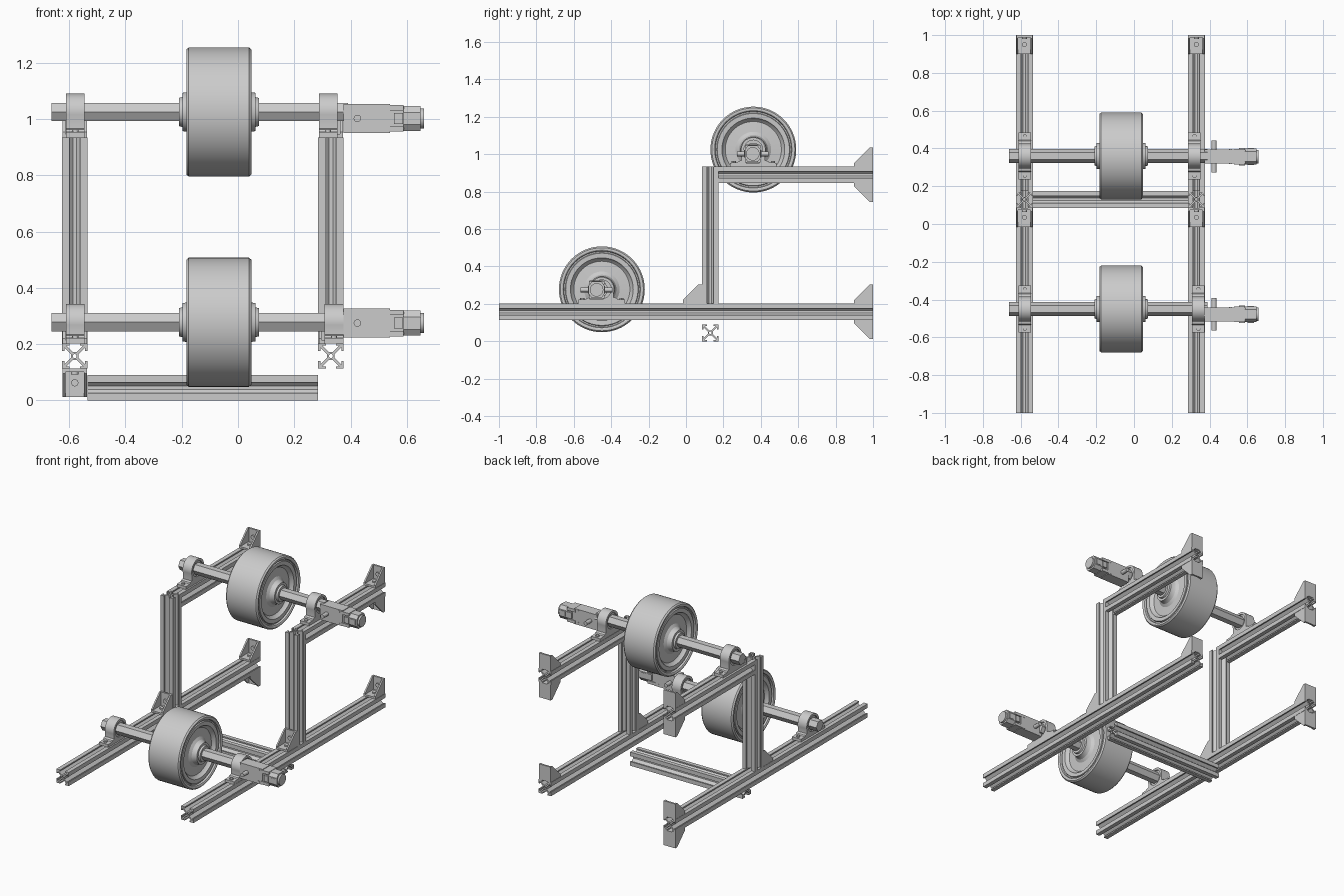
import bpy, bmesh
from math import pi, sin, cos, radians
from mathutils import Matrix, Vector

if "Cube" in bpy.data.objects:
    bpy.data.objects.remove(bpy.data.objects["Cube"])

AX = {'x': lambda a, b, t: (t, a, b), 'y': lambda a, b, t: (a, t, b), 'z': lambda a, b, t: (a, b, t)}


def finish(name, bm, angle=30):
    bmesh.ops.recalc_face_normals(bm, faces=bm.faces)
    me = bpy.data.meshes.new(name)
    bm.to_mesh(me)
    bm.free()
    ob = bpy.data.objects.new(name, me)
    bpy.context.collection.objects.link(ob)
    bpy.ops.object.select_all(action='DESELECT')
    ob.select_set(True)
    bpy.context.view_layer.objects.active = ob
    bpy.ops.object.shade_smooth_by_angle(angle=radians(angle))
    return ob


def prism(bm, loops, axis, t0, t1):
    """Extrude an outline (plus optional holes) along an axis."""
    f = AX[axis]
    caps = ([], [])
    for pts in loops:
        rings = [[bm.verts.new(f(a, b, t)) for a, b in pts] for t in (t0, t1)]
        n = len(pts)
        for ring, cap in zip(rings, caps):
            cap += [bm.edges.new((ring[i], ring[(i + 1) % n])) for i in range(n)]
        for i in range(n):
            j = (i + 1) % n
            bm.faces.new((rings[0][i], rings[0][j], rings[1][j], rings[1][i]))
    for cap in caps:
        bmesh.ops.triangle_fill(bm, use_beauty=True, edges=cap, normal=Vector(f(0, 0, 1)))


def circle(a, b, r, n, start=0.0, sweep=2 * pi):
    return [(a + r * cos(start + sweep * i / n), b + r * sin(start + sweep * i / n)) for i in range(n)]


def box(bm, x, y, z):
    prism(bm, [[(y[0], z[0]), (y[1], z[0]), (y[1], z[1]), (y[0], z[1])]], 'x', *x)


def cyl(bm, axis, a, b, r, t0, t1, n=20):
    prism(bm, [circle(a, b, r, n)], axis, t0, t1)


# slotted aluminium extrusion, four turned copies of one side
H = 0.045
SIDE = [(-1, 1), (-.4, 1), (-.4, .82), (-.67, .82), (-.15, .3), (.15, .3), (.67, .82), (.4, .82), (.4, 1)]


def extrusion(name, axis, a, b, t0, t1):
    pts = []
    for k in range(4):
        c, s = (1, 0, -1, 0)[k], (0, -1, 0, 1)[k]
        pts += [(a + H * (c * u - s * v), b + H * (s * u + c * v)) for u, v in SIDE]
    bm = bmesh.new()
    prism(bm, [pts, circle(a, b, H * .16, 12)], axis, t0, t1)
    finish(name, bm)


# corner bracket: L plate, two triangular webs, two bolts
def bracket(name, x, y, z, sz):
    L, t, w = 0.101, 0.012, 0.043
    P = lambda pts: [(y - u, z + sz * v) for u, v in pts]
    bm = bmesh.new()
    prism(bm, [P([(0, 0), (L, 0), (L, t), (t, t), (t, L), (0, L)])], 'x', x - w, x + w)
    tri = P([(t, t), (L, t), (L, .018), (.018, L), (t, L)])
    for s in (-1, 1):
        prism(bm, [tri], 'x', x + s * w, x + s * (w - .01))
    m = .05
    cyl(bm, 'y', x, z + sz * m, .013, y - t - .009, y - t, 16)
    zt = z + sz * t
    cyl(bm, 'z', x, y - m, .013, zt, zt + sz * .009, 16)
    finish(name, bm)


# frame
RAIL_TOP, UP_TOP = 0.203, 0.935
for side, x in (('left', -0.58), ('right', 0.33)):
    extrusion(side + '_lower_rail', 'y', x, RAIL_TOP - H, -1, 1)
    extrusion(side + '_post', 'z', x, 0.13, RAIL_TOP, UP_TOP)
    extrusion(side + '_upper_rail', 'y', x, UP_TOP - H, 0.175, 1)
    bracket(side + '_post_bracket', x, 0.085, RAIL_TOP, 1)
    bracket(side + '_lower_wall_bracket_top', x, 1, RAIL_TOP, 1)
    bracket(side + '_upper_wall_bracket_top', x, 1, UP_TOP, 1)
    bracket(side + '_upper_wall_bracket_bottom', x, 1, UP_TOP - 2 * H, -1)
bracket('left_lower_wall_bracket_bottom', -0.58, 1, RAIL_TOP - 2 * H, -1)
extrusion('cross_beam', 'x', 0.13, H, -0.535, 0.285)


# bearing block with feet, round housing and inner ring
def pillow_block(name, x, y, z, base):
    r = 0.065
    arc = circle(y, z, r, 24, -.3, pi + .6) + [(y - r * cos(.3), z - r * sin(.3))]
    foot = [(.062, base + .032), (.08, base + .028), (.085, base + .021), (.125, base + .019), (.125, base)]
    outline = [(y - a, b) for a, b in reversed(foot)] + [(y + a, b) for a, b in foot]
    outline = [(y + a, b) for a, b in reversed(foot)] + arc + [(y - a, b) for a, b in foot]
    bm = bmesh.new()
    prism(bm, [outline, circle(y, z, .05, 32)], 'x', x - .033, x + .033)
    prism(bm, [circle(y, z, .05, 32), circle(y, z, .0375, 6)], 'x', x - .024, x + .024)
    for s in (-1, 1):
        cyl(bm, 'z', x, y + s * .105, .011, base + .018, base + .028, 12)
    finish(name, bm)


# wheel: mirrored half profile spun about the shaft
HALF = [(.142, .034), (.142, .05), (.13, .053), (.13, .068), (.115, .07), (.1, .078), (.088, .095),
        (.084, .15), (.096, .163), (.106, .168), (.108, .193), (.1, .196), (.1, .203),
        (.112, .206), (.1155, .212), (.1155, .222), (.107, .2295)]


def wheel(name, x, y, z):
    prof = HALF + [(-a, r) for a, r in reversed(HALF)]
    n = 64
    bm = bmesh.new()
    rings = [[bm.verts.new((x + a, y + r * cos(2 * pi * i / n), z + r * sin(2 * pi * i / n)))
              for i in range(n)] for a, r in prof]
    for k in range(len(rings)):
        p, q = rings[k], rings[(k + 1) % len(rings)]
        for i in range(n):
            j = (i + 1) % n
            bm.faces.new((p[i], p[j], q[j], q[i]))
    finish(name, bm, 25)


# gear motor: gearbox, output cross pin, collar and rounded motor can
def motor(name, y, z):
    bm = bmesh.new()
    g = [(-.037, -.051), (.037, -.051), (.037, .051), (-.037, .051)]
    prism(bm, [[(y + a, z + b) for a, b in g]], 'x', .374, .54)
    cyl(bm, 'y', .424, z, .013, y - .085, y + .085)
    for s in (-1, 1):
        cyl(bm, 'y', .512, z + s * .039, .008, y - .039, y + .039, 12)
        box(bm, (.53, .588), (y - .041, y + .041), (z + s * .028, z + s * .047))
    box(bm, (.54, .59), (y - .034, y + .034), (z - .04, z + .04))
    box(bm, (.555, .587), (y - .046, y + .046), (z - .02, z + .02))
    can = [(.042, .022), (.026, .044)]
    octo = can + [(-a, b) for a, b in reversed(can)]
    octo += [(-a, -b) for a, b in octo]
    prism(bm, [[(y + a, z + b) for a, b in octo]], 'x', .588, .648)
    box(bm, (.6, .635), (y - .045, y + .045), (z - .017, z + .017))
    cyl(bm, 'x', y, z, .036, .648, .66, 24)
    finish(name, bm)


# two driven axles: level, shaft y, shaft z, block base, right block x, motor y, motor z
for lvl, y, z, base, bx, my, mz in (('lower', -.45, .278, RAIL_TOP, .341, -.478, .275),
                                    ('upper', .36, 1.025, UP_TOP, .32, .357, 1.002)):
    wheel(lvl + '_wheel', -.068, y, z)
    bm = bmesh.new()
    prism(bm, [circle(y, z, .0375, 6)], 'x', -.662, .39)
    finish(lvl + '_hex_shaft', bm)
    pillow_block(lvl + '_left_bearing', -.578, y, z, base)
    pillow_block(lvl + '_right_bearing', bx, y, z, base)
    motor(lvl + '_gear_motor', my, mz)
